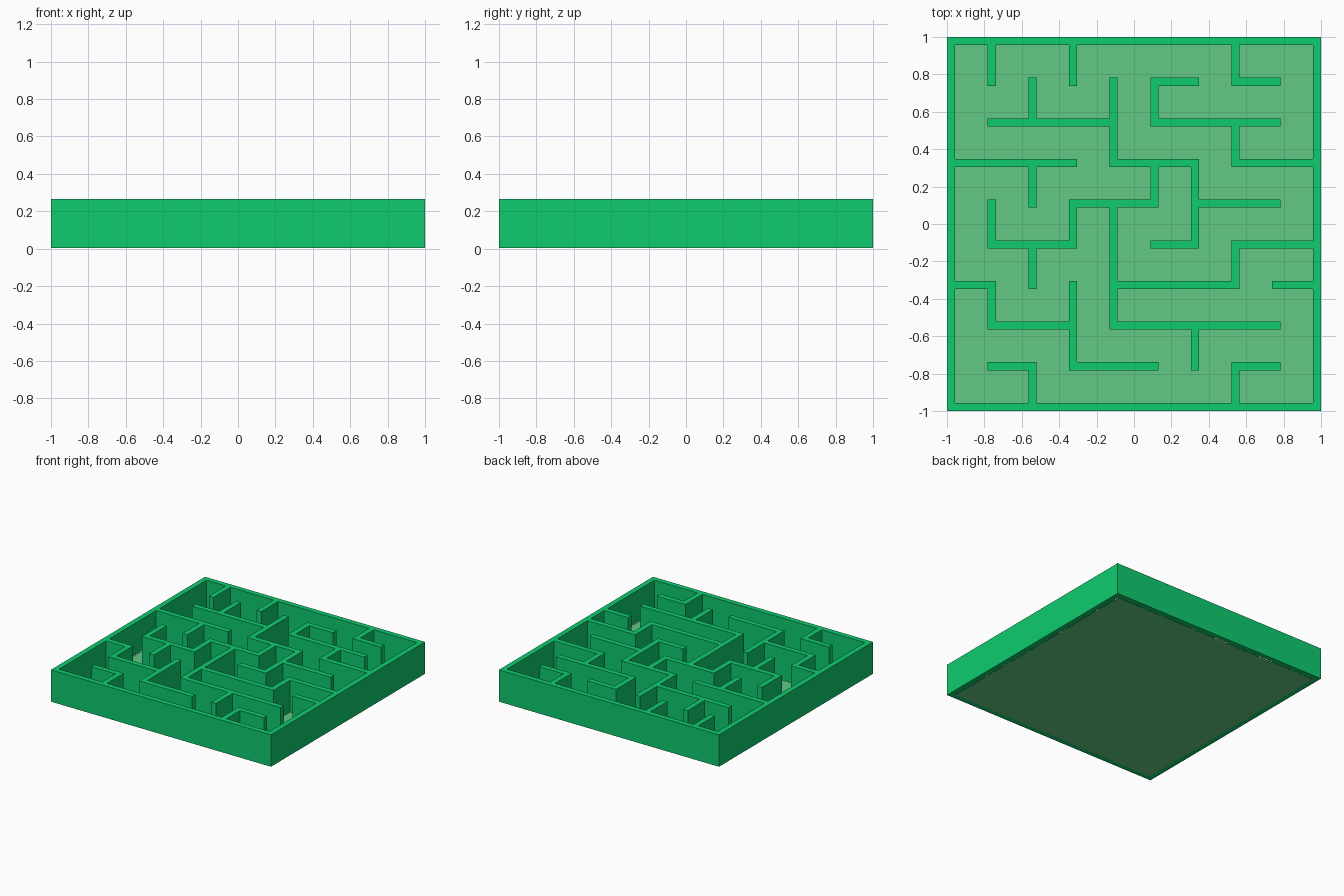
import bpy
import bmesh

if "Cube" in bpy.data.objects:
    bpy.data.objects.remove(bpy.data.objects["Cube"])

N = 9                    # cells per side
T = 2 / 46               # wall thickness
PITCH = 10 / 46          # spacing between wall centre lines
Z0, Z1 = 0.003, 0.265    # wall bottom and top

# Horizontal wall runs: row -> (from column, to column)
H = {0: [(0, 9)], 1: [(1, 2), (3, 5), (7, 8)], 2: [(1, 3), (4, 8)],
     3: [(0, 1), (4, 7), (8, 9)], 4: [(1, 3), (5, 6), (7, 9)],
     5: [(3, 5), (6, 8)], 6: [(0, 3), (4, 6), (7, 9)],
     7: [(1, 4), (5, 8)], 8: [(5, 6), (7, 8)], 9: [(0, 9)]}
# Vertical wall runs: column -> (from row, to row)
V = {0: [(0, 9)], 1: [(2, 3), (4, 5), (8, 9)],
     2: [(0, 1), (3, 4), (5, 6), (7, 8)], 3: [(1, 3), (4, 5), (8, 9)],
     4: [(2, 5), (6, 8)], 5: [(5, 6), (7, 8)], 6: [(1, 2), (4, 6)],
     7: [(0, 1), (3, 4), (6, 7), (8, 9)], 9: [(0, 9)]}


def material(name, rgb):
    m = bpy.data.materials.new(name)
    m.diffuse_color = (*rgb, 1)
    m.use_nodes = True
    m.node_tree.nodes["Principled BSDF"].inputs["Base Color"].default_value = m.diffuse_color
    return m


def finish(bm, name, mat):
    me = bpy.data.meshes.new(name)
    bm.to_mesh(me)
    bm.free()
    me.materials.append(mat)
    ob = bpy.data.objects.new(name, me)
    bpy.context.collection.objects.link(ob)
    return ob


def edge(k):
    # Even steps begin a wall strip, odd steps begin an open strip
    return -1 + (k // 2) * PITCH + (k % 2) * T


# Mark the solid squares of the alternating wall / corridor grid
solid = set()
for row, runs in H.items():
    for a, b in runs:
        solid |= {(k, 2 * row) for k in range(2 * a, 2 * b + 1)}
for col, runs in V.items():
    for a, b in runs:
        solid |= {(2 * col, k) for k in range(2 * a, 2 * b + 1)}

# Maze walls: one joined body, then extruded upward
bm = bmesh.new()
corners = {}


def corner(i, j):
    if (i, j) not in corners:
        corners[i, j] = bm.verts.new((edge(i), edge(j), Z0))
    return corners[i, j]


for i, j in sorted(solid):
    bm.faces.new([corner(i, j), corner(i + 1, j),
                  corner(i + 1, j + 1), corner(i, j + 1)])
ext = bmesh.ops.extrude_face_region(bm, geom=bm.faces[:], use_keep_orig=True)
top = [g for g in ext["geom"] if isinstance(g, bmesh.types.BMVert)]
bmesh.ops.translate(bm, verts=top, vec=(0, 0, Z1 - Z0))
bmesh.ops.recalc_face_normals(bm, faces=bm.faces[:])
finish(bm, "maze_walls", material("wall_green", (0.0044, 0.60, 0.156)))

# Floor: thin sheet inside the outer wall
bm = bmesh.new()
bmesh.ops.create_grid(bm, x_segments=1, y_segments=1, size=1 - T)
finish(bm, "maze_floor", material("floor_green", (0.122, 0.584, 0.223)))
